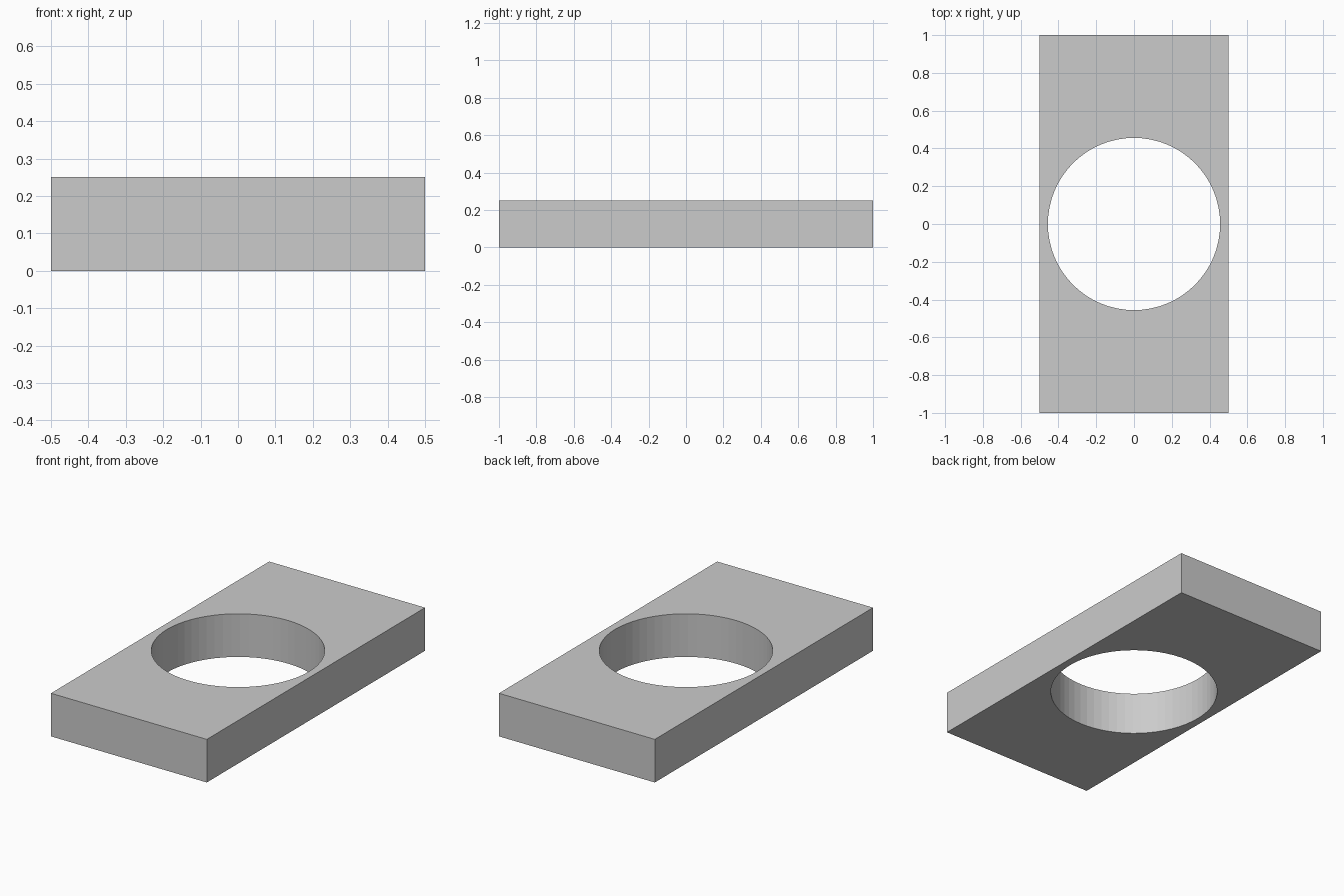
import bpy

if "Cube" in bpy.data.objects:
    bpy.data.objects.remove(bpy.data.objects["Cube"])

WIDTH, LENGTH, HEIGHT = 1.0, 2.0, 0.25
HOLE_RADIUS = 0.456

# Rectangular plate standing on z = 0
bpy.ops.mesh.primitive_cube_add(size=1, location=(0, 0, HEIGHT / 2))
plate = bpy.context.object
plate.name = "plate"
plate.scale = (WIDTH, LENGTH, HEIGHT)
bpy.ops.object.transform_apply(location=False, rotation=False, scale=True)

# Cylinder that cuts the round through-hole
bpy.ops.mesh.primitive_cylinder_add(vertices=64, radius=HOLE_RADIUS,
                                    depth=HEIGHT * 2, location=(0, 0, HEIGHT / 2))
cutter = bpy.context.object
cutter.name = "hole_cutter"
cutter.hide_render = True

# Cut the hole, then discard the cutter
cut = plate.modifiers.new("hole", 'BOOLEAN')
cut.operation = 'DIFFERENCE'
cut.solver = 'EXACT'
cut.object = cutter
bpy.ops.object.select_all(action='DESELECT')
plate.select_set(True)
bpy.context.view_layer.objects.active = plate
bpy.ops.object.modifier_apply(modifier=cut.name)
bpy.data.objects.remove(cutter, do_unlink=True)
